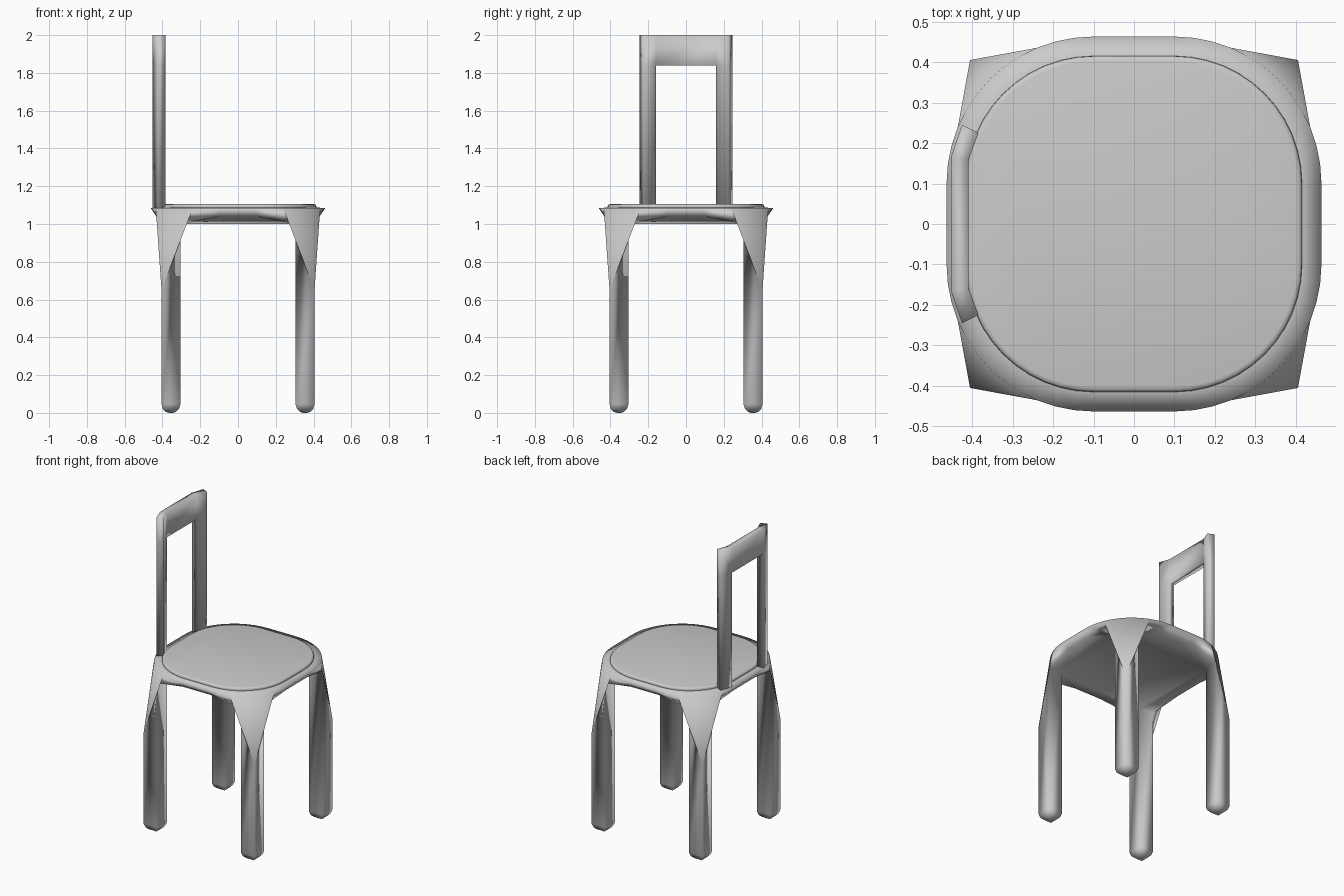
import bpy, bmesh
from math import sin, cos, pi
from mathutils import Matrix

if "Cube" in bpy.data.objects:
    bpy.data.objects.remove(bpy.data.objects["Cube"])


def finish(name, bm, angle=None):
    """Weld, fix normals, create the object and smooth it."""
    bmesh.ops.remove_doubles(bm, verts=bm.verts[:], dist=0.0005)
    bmesh.ops.recalc_face_normals(bm, faces=bm.faces[:])
    me = bpy.data.meshes.new(name)
    bm.to_mesh(me)
    bm.free()
    ob = bpy.data.objects.new(name, me)
    bpy.context.collection.objects.link(ob)
    bpy.ops.object.select_all(action='DESELECT')
    ob.select_set(True)
    bpy.context.view_layer.objects.active = ob
    if angle is None:
        bpy.ops.object.shade_smooth()
    else:
        bpy.ops.object.shade_smooth_by_angle(angle=angle)
    return ob


def face(bm, pts, m=Matrix()):
    return bm.faces.new([bm.verts.new(m @ Matrix.Translation(p).translation) for p in pts])


def arc(r, z, n=12):
    """Rounded corner of the (+x, +y) quadrant, from the y side to the x side."""
    return [(0.1 + r * sin(i * pi / 2 / n), 0.1 + r * cos(i * pi / 2 / n), z)
            for i in range(n + 1)]


def mx(p):
    return (-p[0], p[1], p[2])


# seat frame flowing into four legs: one corner sector, turned four times
bm = bmesh.new()
IN, OUT, MID = 0.305, 0.405, 0.355
A, B, C, D = (IN, OUT, 1.0), (OUT, OUT, 0.65), (OUT, IN, 1.0), (IN, IN, 1.0)
Q, R = (0.1, 0.43, 1.04), (0.43, 0.1, 1.04)
rim, inner = arc(0.363, 1.085), arc(0.305, 1.087)
for k in range(4):
    m = Matrix.Rotation(k * pi / 2, 4, 'Z')
    # sloping skirt: fans from the leg shoulders up to the rim
    for i in range(12):
        apex = A if i < 3 else (B if i < 9 else C)
        face(bm, [rim[i], rim[i + 1], apex], m)
        face(bm, [rim[i], inner[i], inner[i + 1], rim[i + 1]], m)
    for tri in ([A, B, rim[3]], [B, C, rim[9]], [A, rim[0], Q], [C, R, rim[12]],
                [D, A, Q], [D, R, C]):
        face(bm, tri, m)
    # straight stretch between two corners
    for a, b in ((D, Q), (Q, rim[0]), (rim[0], inner[0])):
        face(bm, [a, b, mx(b), mx(a)], m)
    # leg with a rounded foot
    rings = [[A, B, C, D]]
    for h, z in ((0.05, 0.045), (0.042, 0.02), (0.028, 0.006), (0.012, 0.0)):
        rings.append([(MID + sx * h, MID + sy * h, z)
                      for sx, sy in ((-1, 1), (1, 1), (1, -1), (-1, -1))])
    for up, lo in zip(rings, rings[1:]):
        for i in range(4):
            j = (i + 1) % 4
            face(bm, [up[i], up[j], lo[j], lo[i]], m)
    face(bm, rings[-1], m)
face(bm, [Matrix.Rotation(k * pi / 2, 3, 'Z') @ Matrix.Translation(D).translation
          for k in range(4)])
finish("seat_frame_and_legs", bm)

# seat pad: rounded square with a softened upper edge
bm = bmesh.new()
loops = []
for r, z in ((0.31, 1.075), (0.315, 1.09), (0.314, 1.098), (0.310, 1.103), (0.302, 1.105)):
    loops.append([Matrix.Rotation(-k * pi / 2, 3, 'Z') @ Matrix.Translation(p).translation
                  for k in range(4) for p in arc(r, z)])
for lo, up in zip(loops, loops[1:]):
    for i in range(len(lo)):
        j = (i + 1) % len(lo)
        face(bm, [lo[i], lo[j], up[j], up[i]])
face(bm, loops[0])
face(bm, loops[-1])
finish("seat_pad", bm, 0.8)

# backrest: two angled posts joined by a top rail
bm = bmesh.new()
plan = [(-0.425, 0.245), (-0.384, 0.225), (-0.409, 0.158), (-0.452, 0.165)]
heights = (1.07, 1.84, 2.0)
for s in (1, -1):
    ring = [[(x, s * y, z) for x, y in plan] for z in heights]
    for lev in range(2):
        for i in range(4):
            if lev == 1 and i == 2:
                continue  # rail joins here
            j = (i + 1) % 4
            face(bm, [ring[lev][i], ring[lev][j], ring[lev + 1][j], ring[lev + 1][i]])
    face(bm, ring[0])
    face(bm, ring[2])
section = [(*plan[2], 1.84), (*plan[3], 1.84), (*plan[3], 2.0), (*plan[2], 2.0)]
for i in range(4):
    a, b = section[i], section[(i + 1) % 4]
    face(bm, [a, b, (b[0], -b[1], b[2]), (a[0], -a[1], a[2])])
finish("backrest", bm)
